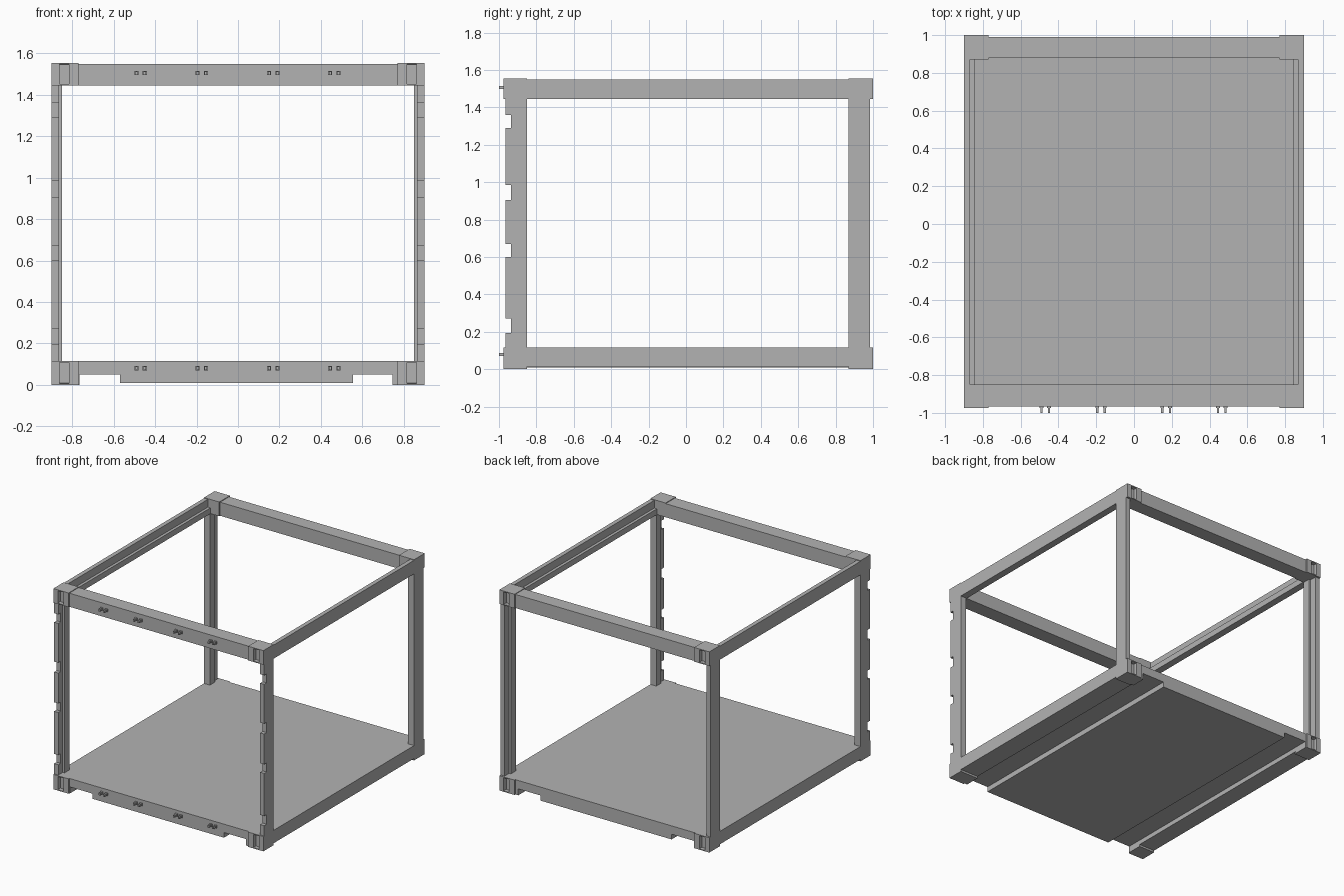
import bpy
import bmesh

if "Cube" in bpy.data.objects:
    bpy.data.objects.remove(bpy.data.objects["Cube"], do_unlink=True)

STEEL = (0.45, 0.45, 0.45, 1)
steel = bpy.data.materials.new("grey_steel")
steel.use_nodes = True
steel.diffuse_color = STEEL
steel.node_tree.nodes["Principled BSDF"].inputs["Base Color"].default_value = STEEL

# Main levels and depths of the frame
W = 0.9
FRONT, FRONT_IN = -0.965, -0.85
BACK, BACK_IN = 0.99, 0.88
LOW, HIGH, TOP = 0.115, 1.445, 1.555


def finish(bm, name):
    bmesh.ops.recalc_face_normals(bm, faces=bm.faces)
    mesh = bpy.data.meshes.new(name)
    bm.to_mesh(mesh)
    bm.free()
    mesh.materials.append(steel)
    obj = bpy.data.objects.new(name, mesh)
    bpy.context.collection.objects.link(obj)
    return obj


def add_box(bm, *spans):
    """Add a box given its x, y and z spans."""
    verts = bmesh.ops.create_cube(bm, size=1)["verts"]
    for v in verts:
        for i, (a, b) in enumerate(spans):
            v.co[i] = max(a, b) if v.co[i] > 0 else min(a, b)
    return list({f for v in verts for f in v.link_faces})


def box(name, *spans):
    bm = bmesh.new()
    add_box(bm, *spans)
    return finish(bm, name)


def prism(name, profile, axis, start, end):
    """Extrude a closed profile along the x, y or z axis."""
    bm = bmesh.new()
    verts = []
    for p in profile:
        co = list(p)
        co.insert(axis, start)
        verts.append(bm.verts.new(co))
    face = bm.faces.new(verts)
    made = bmesh.ops.extrude_face_region(bm, geom=[face])["geom"]
    for v in made:
        if isinstance(v, bmesh.types.BMVert):
            v.co[axis] = end
    return finish(bm, name)


def casting(name, side, end, z0, z1):
    """Corner block with an upright slot sunk into its end face."""
    bm = bmesh.new()
    ys = (-0.975, FRONT_IN) if end < 0 else (0.87, 1.0)
    faces = add_box(bm, (side * 0.77, side * W), ys, (z0, z1))
    bmesh.ops.recalc_face_normals(bm, faces=bm.faces)
    face = next(f for f in faces if f.normal.y * end > 0.9)
    bmesh.ops.inset_individual(bm, faces=[face], thickness=0.01)
    middle = face.calc_center_median()
    for v in face.verts:
        v.co.x = side * (0.862 if abs(v.co.x) > abs(middle.x) else 0.815)
    bmesh.ops.inset_individual(bm, faces=[face], thickness=0.001, depth=-0.03)
    finish(bm, name)


# Floor slab with two fork pockets running along its underside
prism("floor_slab", [
    (-0.85, LOW), (-0.85, 0.015), (-0.765, 0.015), (-0.765, 0.05),
    (-0.57, 0.05), (-0.57, 0.01), (0.555, 0.01), (0.555, 0.05),
    (0.745, 0.05), (0.745, 0.015), (0.85, 0.015), (0.85, LOW)],
    1, FRONT_IN, BACK_IN)
for name, y0, y1 in (("front", FRONT, FRONT_IN), ("back", BACK_IN, BACK)):
    prism(name + "_bottom_beam", [
        (-0.78, LOW), (-0.78, 0.0), (-0.765, 0.0), (-0.765, 0.05),
        (-0.57, 0.05), (-0.57, 0.01), (0.555, 0.01), (0.555, 0.05),
        (0.745, 0.05), (0.745, 0.0), (0.78, 0.0), (0.78, LOW)], 1, y0, y1)
    box(name + "_top_beam", (-0.77, 0.77), (y0, y1), (HIGH, 1.55))

# Heights of the notches cut in the front edge of the front posts
notches = [(0.195, 0.27), (0.6, 0.67), (0.905, 0.985), (1.29, 1.36)]

for side, label in ((1, "left"), (-1, "right")):
    for end, place in ((-1, "front"), (1, "back")):
        casting(f"{place}_{label}_bottom_corner", side, end, 0, LOW)
        casting(f"{place}_{label}_top_corner", side, end, HIGH, TOP)

    # Side rails
    box(label + "_bottom_rail", (side * 0.85, side * W),
        (FRONT_IN, 0.87), (0.015, LOW))
    prism(label + "_top_rail", [
        (side * W, HIGH), (side * W, 1.55), (side * 0.867, 1.55),
        (side * 0.867, 1.49), (side * 0.845, 1.49), (side * 0.845, HIGH)],
        1, FRONT_IN, 0.87)

    # Stepped back post
    prism(f"back_{label}_post", [
        (side * W, 0.985), (side * 0.865, 0.985), (side * 0.865, 0.93),
        (side * 0.85, 0.93), (side * 0.85, 0.87), (side * W, 0.87)],
        2, LOW, HIGH)

    # Front post with a notched outer strip
    edge = [(-0.935, LOW), (FRONT, LOW)]
    for z0, z1 in notches:
        edge += [(FRONT, z0), (-0.935, z0), (-0.935, z1), (FRONT, z1)]
    edge += [(FRONT, HIGH), (-0.91, HIGH), (-0.91, LOW)]
    prism(f"front_{label}_notched_strip", edge, 0, side * 0.865, side * W)
    box(f"front_{label}_post", (side * 0.85, side * W),
        (-0.91, FRONT_IN), (LOW, HIGH))

# Paired latch pins along both front beams
for z, level in ((0.08, "bottom"), (1.505, "top")):
    bm = bmesh.new()
    for centre in (-0.47, -0.175, 0.17, 0.465):
        for s in (-1, 1):
            x = centre + s * 0.02
            add_box(bm, (x - 0.01, x + 0.01), (-0.975, FRONT), (z - 0.01, z + 0.01))
            add_box(bm, (x - 0.006, x + 0.006), (-1.0, -0.975), (z - 0.008, z + 0.008))
    finish(bm, level + "_latch_pins")
